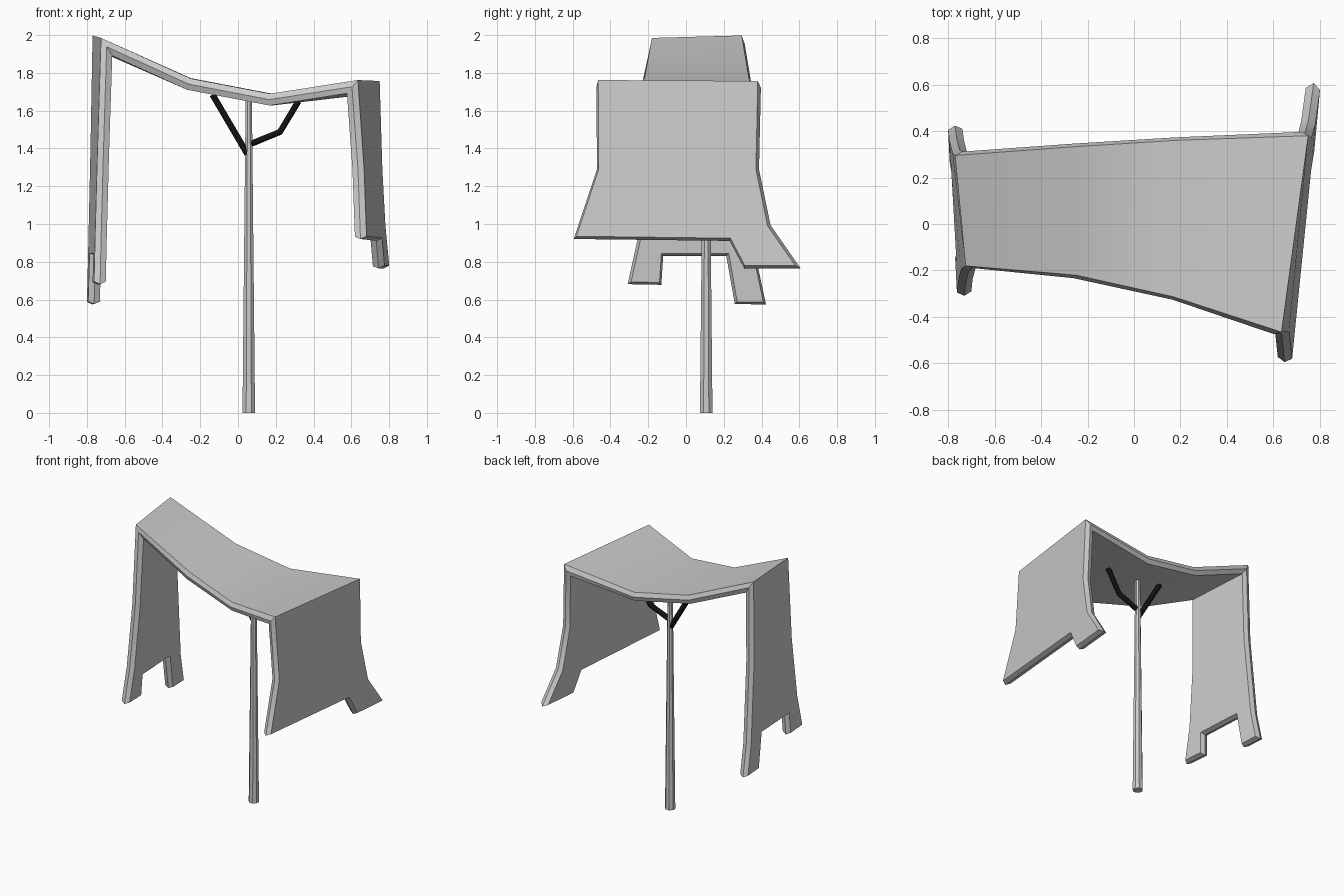
import bpy, bmesh, math
from mathutils import Vector

if "Cube" in bpy.data.objects:
    bpy.data.objects.remove(bpy.data.objects["Cube"])

THICK, BULGE = 0.062, 0.013


def finish(obj, angle=25):
    bpy.ops.object.select_all(action='DESELECT')
    obj.select_set(True)
    bpy.context.view_layer.objects.active = obj
    bpy.ops.object.shade_smooth_by_angle(angle=math.radians(angle))


def miter(a):
    # offset direction that keeps unit distance from both neighbours
    if len(a) == 1:
        return a[0]
    return (a[0] + a[1]) / max(0.35, 1 + a[0].dot(a[1]))


# Canopy: sagging top, two hanging side panels
front = [(-0.725, -0.18, 1.985), (-0.25, -0.22, 1.77), (0.17, -0.313, 1.69), (0.635, -0.465, 1.762)]
back = [(-0.77, 0.295, 1.998), (-0.25, 0.333, 1.772), (0.18, 0.36, 1.69), (0.75, 0.38, 1.757)]
right_yz = [(-0.462, 1.29), (-0.58, 0.935), (0.235, 0.925), (0.312, 0.78),
            (0.578, 0.78), (0.432, 0.99), (0.37, 1.29)]
left_yz = [(-0.195, 1.38), (-0.243, 0.93), (-0.295, 0.695), (-0.145, 0.692), (-0.135, 0.845),
           (0.222, 0.845), (0.267, 0.59), (0.405, 0.588), (0.36, 0.80), (0.305, 1.4)]


def right_x(y, z):
    t = (1.76 - z) / 0.95
    return (1 - t) * (0.698 + 0.137 * y) + t * (0.745 + 0.095 * y)


def left_x(y, z):
    t = (2.0 - z) / 1.4
    return (1 - t) * (-0.742 - 0.094 * y) + t * (-0.78 - 0.049 * y)


bm = bmesh.new()
f = [bm.verts.new(p) for p in front]
b = [bm.verts.new(p) for p in back]
for i in range(3):
    bm.faces.new((f[i], f[i + 1], b[i + 1], b[i]))
bm.faces.new([f[3]] + [bm.verts.new((right_x(y, z), y, z)) for y, z in right_yz] + [b[3]])
left = [f[0]] + [bm.verts.new((left_x(y, z), y, z)) for y, z in left_yz] + [b[0]]
bm.faces.new(left[::-1])
bm.normal_update()

# Thickness with a ridged rim
outer_faces = list(bm.faces)
outs, rim = {}, []
for face in outer_faces:
    for lp in face.loops:
        if lp.edge.is_boundary:
            u, v = lp.vert, lp.link_loop_next.vert
            o = (v.co - u.co).cross(face.normal).normalized()
            outs.setdefault(u, []).append(o)
            outs.setdefault(v, []).append(o)
            rim.append((u, v))
inner = {}
for v in list(bm.verts):
    inner[v] = v.co - miter([fc.normal.copy() for fc in v.link_faces]) * THICK
inner = {v: bm.verts.new(p) for v, p in inner.items()}
mid = {v: bm.verts.new((v.co + inner[v].co) / 2 + miter(o) * BULGE) for v, o in outs.items()}
for face in outer_faces:
    bm.faces.new([inner[v] for v in reversed(face.verts[:])])
for u, v in rim:
    bm.faces.new((v, u, mid[u], mid[v]))
    bm.faces.new((mid[v], mid[u], inner[u], inner[v]))
mesh = bpy.data.meshes.new("canopy")
bm.to_mesh(mesh)
bm.free()
canopy = bpy.data.objects.new("canopy", mesh)
bpy.context.collection.objects.link(canopy)
finish(canopy)

# Tapered pole
PX, PY = 0.057, 0.107
bpy.ops.mesh.primitive_cone_add(vertices=8, radius1=0.036, radius2=0.018, depth=1.66,
                                location=(PX, PY, 0.83), rotation=(0, 0, math.pi / 8))
bpy.context.object.name = "pole"

# Dark struts under the canopy
black = bpy.data.materials.new("black")
black.diffuse_color = (0.006, 0.006, 0.006, 1)
black.use_nodes = True
black.node_tree.nodes["Principled BSDF"].inputs["Base Color"].default_value = black.diffuse_color


def strut(name, pts):
    cu = bpy.data.curves.new(name, 'CURVE')
    cu.dimensions = '3D'
    cu.bevel_depth = 0.019
    cu.bevel_resolution = 1
    cu.use_fill_caps = True
    sp = cu.splines.new('POLY')
    sp.points.add(len(pts) - 1)
    for p, (x, z) in zip(sp.points, pts):
        p.co = (x, PY, z, 1)
    cu.materials.append(black)
    obj = bpy.data.objects.new(name, cu)
    bpy.context.collection.objects.link(obj)


strut("left_strut", [(0.05, 1.37), (-0.135, 1.685)])
strut("right_strut", [(0.07, 1.425), (0.222, 1.487), (0.32, 1.65)])
